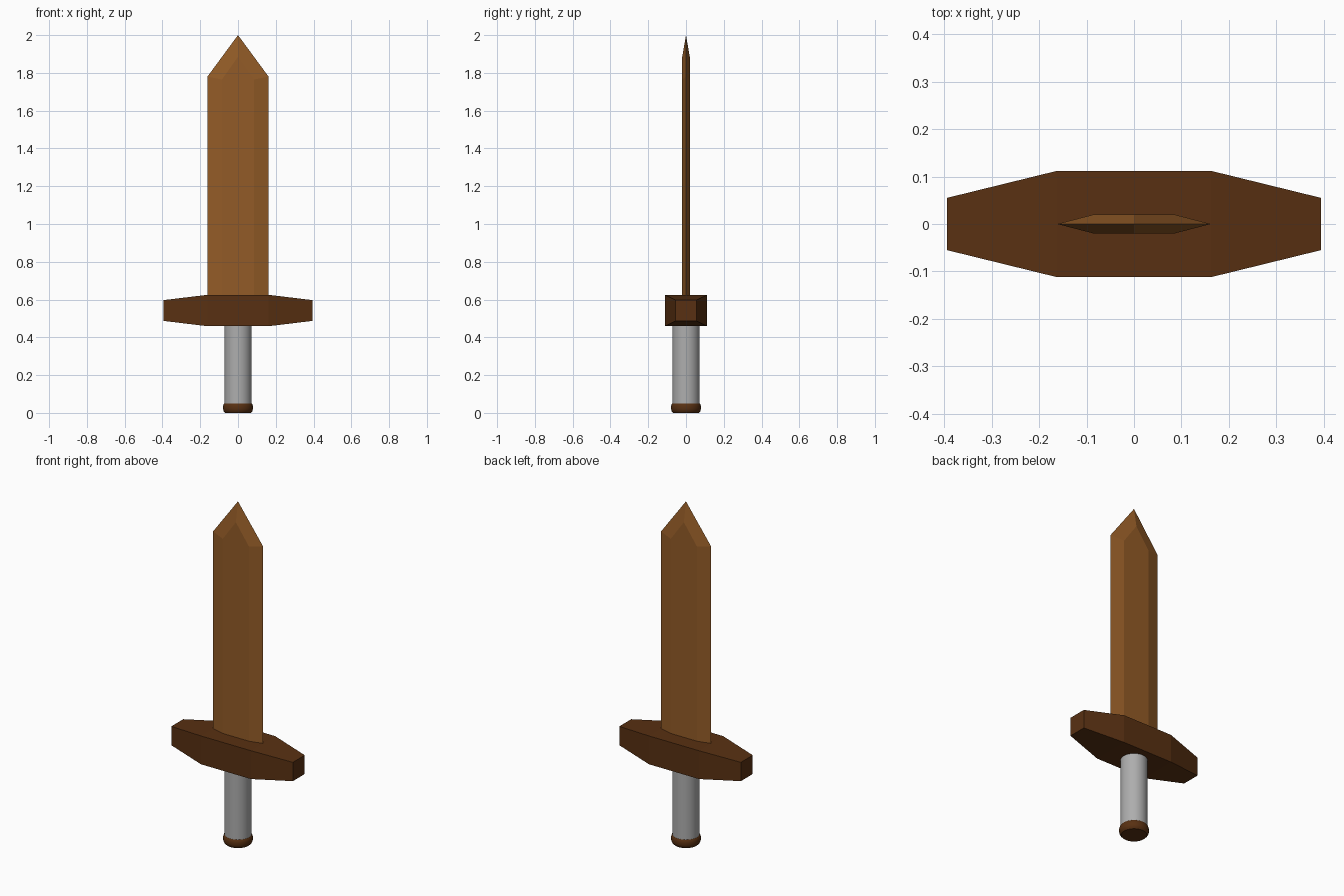
import bpy, bmesh, math

if "Cube" in bpy.data.objects:
    bpy.data.objects.remove(bpy.data.objects["Cube"])


def material(name, rgb):
    m = bpy.data.materials.new(name)
    m.diffuse_color = (*rgb, 1.0)
    m.use_nodes = True
    m.node_tree.nodes["Principled BSDF"].inputs["Base Color"].default_value = m.diffuse_color
    return m


LIGHT_WOOD = material("light wood", (0.29, 0.105, 0.020))
DARK_WOOD = material("dark wood", (0.098, 0.030, 0.006))
GREY = material("grey grip", (0.42, 0.42, 0.42))


def make_object(name, verts, faces, mat):
    mesh = bpy.data.meshes.new(name)
    mesh.from_pydata(verts, [], faces)
    bm = bmesh.new()
    bm.from_mesh(mesh)
    bmesh.ops.recalc_face_normals(bm, faces=bm.faces)
    bm.to_mesh(mesh)
    bm.free()
    mesh.materials.append(mat)
    obj = bpy.data.objects.new(name, mesh)
    bpy.context.collection.objects.link(obj)
    return obj


def bridge(rings, n, closed=True):
    """Quads between consecutive rings of n vertices."""
    return [(r * n + i, r * n + (i + 1) % n, (r + 1) * n + (i + 1) % n, (r + 1) * n + i)
            for r in range(rings - 1) for i in range(n if closed else n - 1)]


def lathe(name, profile, mat, sides=32):
    verts = [(r * math.cos(2 * math.pi * i / sides), r * math.sin(2 * math.pi * i / sides), z)
             for r, z in profile for i in range(sides)]
    last = (len(profile) - 1) * sides
    faces = bridge(len(profile), sides)
    faces += [tuple(range(sides)), tuple(range(last, last + sides))]
    obj = make_object(name, verts, faces, mat)
    bpy.ops.object.select_all(action='DESELECT')
    obj.select_set(True)
    bpy.context.view_layer.objects.active = obj
    bpy.ops.object.shade_smooth_by_angle(angle=math.radians(30))
    return obj


# Blade: sharp outline at y = 0 with a raised flat on both sides
base = 0.625
outer = [(-0.162, base), (-0.162, 1.78), (0, 2.0), (0.162, 1.78), (0.162, base)]
inner = [(-0.085, base), (-0.085, 1.765), (0, 1.885), (0.085, 1.765), (0.085, base)]
verts = [(x, -0.02, z) for x, z in inner]
verts += [(x, 0, z) for x, z in outer]
verts += [(x, 0.02, z) for x, z in inner]
faces = bridge(3, 5, closed=False)
faces += [tuple(range(5)), tuple(range(10, 15)), (0, 4, 9, 14, 10, 5)]
make_object("blade", verts, faces, LIGHT_WOOD)

# Guard: box sections along x, tapering towards both ends
sections = [(-0.394, 0.055, 0.055), (-0.162, 0.112, 0.083),
            (0.162, 0.112, 0.083), (0.394, 0.055, 0.055)]
verts = [(x, sy * hy, 0.542 + sz * hz) for x, hy, hz in sections
         for sy, sz in ((-1, -1), (1, -1), (1, 1), (-1, 1))]
make_object("guard", verts, bridge(4, 4) + [(0, 1, 2, 3), (12, 13, 14, 15)], DARK_WOOD)

# Grip and rounded pommel
lathe("grip", [(0.072, 0.045), (0.072, 0.465)], GREY)
lathe("pommel", [(0.068, 0.0), (0.076, 0.009), (0.079, 0.02), (0.079, 0.035),
                 (0.076, 0.046), (0.069, 0.054)], DARK_WOOD)
